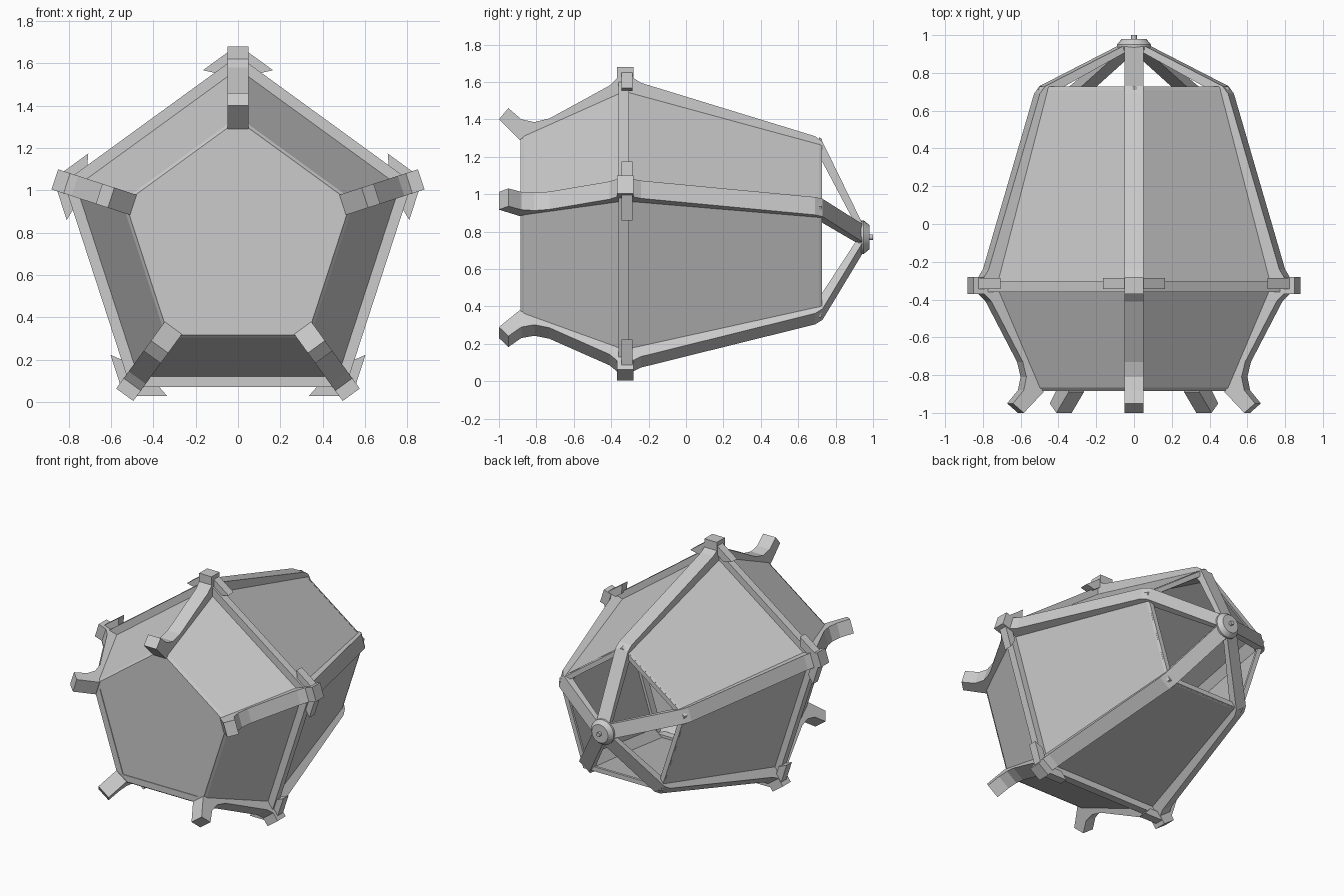
import bpy, bmesh
from math import sin, cos, tan, radians, pi
from mathutils import Vector

AXIS_Z = 0.77
SIDES = 5
STEP = 2 * pi / SIDES

cube = bpy.data.objects.get("Cube")
if cube:
    bpy.data.objects.remove(cube, do_unlink=True)


def material(name, value):
    mat = bpy.data.materials.new(name)
    mat.use_nodes = True
    color = (value, value, value, 1)
    mat.diffuse_color = color
    mat.node_tree.nodes["Principled BSDF"].inputs["Base Color"].default_value = color
    return mat


grey = material("plain grey", 0.6)


def place(y, radial, lateral, angle):
    """Point given along the axis, outward and sideways at an angle around the axis."""
    return Vector((radial * cos(angle) - lateral * sin(angle), y,
                   AXIS_Z + radial * sin(angle) + lateral * cos(angle)))


def finish(name, bm):
    bmesh.ops.remove_doubles(bm, verts=bm.verts, dist=0.0001)
    bmesh.ops.recalc_face_normals(bm, faces=bm.faces)
    mesh = bpy.data.meshes.new(name)
    bm.to_mesh(mesh)
    bm.free()
    mesh.materials.append(grey)
    obj = bpy.data.objects.new(name, mesh)
    bpy.context.collection.objects.link(obj)
    return obj


def loft(bm, loops):
    """Skin closed loops in sequence, joining the last back to the first."""
    rows = [[bm.verts.new(p) for p in loop] for loop in loops]
    for i, row in enumerate(rows):
        nxt = rows[(i + 1) % len(rows)]
        for j in range(len(row)):
            k = (j + 1) % len(row)
            bm.faces.new((row[j], row[k], nxt[k], nxt[j]))


def pentagon_ring(name, profile, chamfer=0.0):
    """Sweep a closed (y, radius) profile round the five corners."""
    bm = bmesh.new()
    loops = []
    for y, r in profile:
        w = min(chamfer, r * 0.1)
        sides = (-w, w) if chamfer else (0,)
        loops.append([place(y, r - w * tan(STEP / 2), s, pi / 2 + i * STEP)
                      for i in range(SIDES) for s in sides])
    loft(bm, loops)
    bmesh.ops.dissolve_degenerate(bm, dist=0.0001, edges=bm.edges)
    return finish(name, bm)


def prism(name, front, back):
    """Solid between two matching outlines."""
    bm = bmesh.new()
    a, b = [[bm.verts.new(p) for p in pts] for pts in (front, back)]
    bm.faces.new(a)
    bm.faces.new(b[::-1])
    for i in range(len(a)):
        j = (i + 1) % len(a)
        bm.faces.new((a[i], b[i], b[j], a[j]))
    return finish(name, bm)


# Thin panelled body, closed at the front and open at the back
pentagon_ring("panel_shell", [
    (0.72, 0.53), (-0.33, 0.816), (-0.865, 0.577), (-0.88, 0.56), (-0.88, 0),
    (-0.85, 0), (-0.85, 0.53), (-0.33, 0.78), (0.72, 0.495)], chamfer=0.04)

# Raised border round the front panel
pentagon_ring("front_border", [
    (-0.878, 0.565), (-0.885, 0.56), (-0.885, 0.505), (-0.878, 0.505)])

# Seam bar round the widest section, and the lip of the open end
pentagon_ring("middle_bar", [
    (-0.36, 0.865), (-0.305, 0.865), (-0.305, 0.75), (-0.36, 0.75)])
pentagon_ring("back_lip", [
    (0.71, 0.535), (0.728, 0.525), (0.728, 0.485), (0.71, 0.485)])

# Five ribs: front foot, joint block, long bar and rear strut in one side profile
rib_profile = [
    (-0.89, 0.52), (-1, 0.63), (-0.95, 0.69), (-0.88, 0.63), (-0.81, 0.615),
    (-0.73, 0.635), (-0.41, 0.81), (-0.37, 0.85), (-0.37, 0.91), (-0.28, 0.91),
    (-0.28, 0.85), (-0.24, 0.825), (0.69, 0.54), (0.73, 0.51), (0.94, 0.08),
    (0.95, 0.02), (0.93, 0.02), (0.9, 0.08), (0.72, 0.42), (0.68, 0.47),
    (-0.3, 0.75), (-0.36, 0.75), (-0.85, 0.52)]
for i in range(SIDES):
    angle = pi / 2 + i * STEP
    prism(f"rib_{i + 1}", *[[place(y, r, side, angle) for y, r in rib_profile]
                            for side in (-0.05, 0.05)])

# Pointed clips beside each joint, sitting on the seam bar
for i in range(SIDES):
    angle = pi / 2 + (i + 0.5) * STEP
    for sign in (-1, 1):
        outline = [(0.48, 0.742), (0.335, 0.742), (0.38, 0.69), (0.5, 0.69)]
        prism(f"clip_{i + 1}_{'a' if sign < 0 else 'b'}",
              *[[place(y, n, sign * t, angle) for t, n in outline]
                for y in (-0.345, -0.285)])


# Rear hub and its pin
def turned(name, r1, r2, y1, y2, sides):
    bpy.ops.mesh.primitive_cone_add(
        vertices=sides, radius1=r1, radius2=r2, depth=y2 - y1,
        location=(0, (y1 + y2) / 2, AXIS_Z), rotation=(-pi / 2, 0, 0))
    obj = bpy.context.object
    obj.name = name
    obj.data.materials.append(grey)
    bpy.ops.object.shade_smooth_by_angle(angle=radians(30))


turned("hub_base", 0.09, 0.09, 0.92, 0.95, 20)
turned("hub_cap", 0.09, 0.065, 0.95, 0.98, 20)
turned("hub_pin", 0.015, 0.015, 0.97, 1.0, 12)
